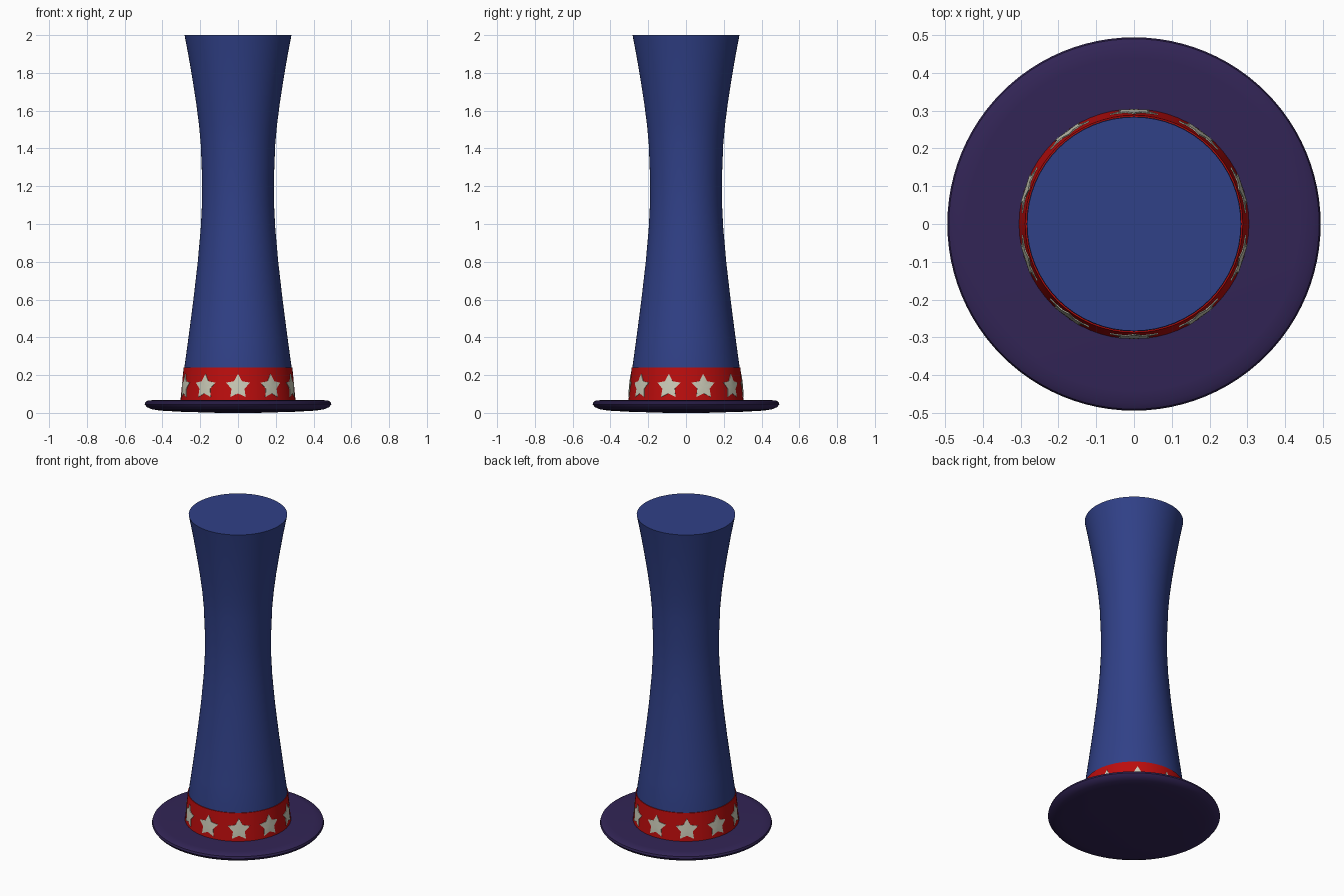
import bpy, bmesh, math

if "Cube" in bpy.data.objects:
    bpy.data.objects.remove(bpy.data.objects["Cube"])


def material(name, rgb):
    m = bpy.data.materials.new(name)
    m.diffuse_color = (*rgb, 1)
    m.use_nodes = True
    m.node_tree.nodes["Principled BSDF"].inputs["Base Color"].default_value = m.diffuse_color
    return m


BLUE = material("blue_felt", (0.030, 0.052, 0.245))
PURPLE = material("purple_brim", (0.032, 0.018, 0.092))
RED = material("red_band", (0.50, 0.004, 0.004))
CREAM = material("cream_star", (0.60, 0.60, 0.48))


def finish(name, bm, mat, angle=40):
    bmesh.ops.recalc_face_normals(bm, faces=bm.faces)
    me = bpy.data.meshes.new(name)
    bm.to_mesh(me)
    bm.free()
    me.materials.append(mat)
    ob = bpy.data.objects.new(name, me)
    bpy.context.collection.objects.link(ob)
    bpy.ops.object.select_all(action='DESELECT')
    ob.select_set(True)
    bpy.context.view_layer.objects.active = ob
    bpy.ops.object.shade_smooth_by_angle(angle=math.radians(angle))
    return ob


def lathe(name, profile, mat, n=64, closed=False):
    """Revolve (radius, z) points; cap the ends or close into a ring."""
    bm = bmesh.new()
    rings = [[bm.verts.new((r * math.cos(2 * math.pi * i / n),
                            r * math.sin(2 * math.pi * i / n), z))
              for i in range(n)] for r, z in profile]
    pairs = list(zip(rings, rings[1:]))
    if closed:
        pairs.append((rings[-1], rings[0]))
    else:
        bm.faces.new(rings[0])
        bm.faces.new(rings[-1])
    for a, b in pairs:
        for i in range(n):
            j = (i + 1) % n
            bm.faces.new((a[i], a[j], b[j], b[i]))
    return finish(name, bm, mat)


# Brim: flat top, rounded edge, slightly bellied underside
lathe("brim", [(0.10, 0.0), (0.30, 0.006), (0.41, 0.012), (0.455, 0.019),
               (0.482, 0.030), (0.494, 0.046), (0.490, 0.058),
               (0.475, 0.066), (0.44, 0.068)], PURPLE, 96)

# Crown: tall waisted tube with a flat top
lathe("crown", [(0.290, 0.06), (0.284, 0.24), (0.262, 0.40), (0.236, 0.60),
                (0.213, 0.80), (0.197, 0.98), (0.190, 1.12), (0.190, 1.24),
                (0.197, 1.42), (0.206, 1.52), (0.220, 1.63), (0.240, 1.76),
                (0.262, 1.89), (0.283, 2.0)], BLUE)

# Hat band
Z0, Z1, R0, R1 = 0.06, 0.24, 0.305, 0.288
lathe("hat_band", [(0.280, Z0), (R0, Z0), (R1, Z1), (0.278, Z1)], RED, closed=True)


def band_radius(z):
    return R0 + (R1 - R0) * (z - Z0) / (Z1 - Z0)


# Ten stars wrapped around the band
def star(name, heading):
    bm = bmesh.new()

    def point(u, v, lift):
        z = 0.139 + v
        r = band_radius(z) + lift
        a = heading + u / 0.30
        return bm.verts.new((r * math.cos(a), r * math.sin(a), z))

    outline = []
    for k in range(10):
        rad = 0.068 if k % 2 == 0 else 0.036
        t = math.pi / 2 + k * math.pi / 5
        outline.append((rad * math.cos(t), rad * math.sin(t)))
    back = [point(u, v, -0.004) for u, v in outline]
    front = [point(u, v, 0.003) for u, v in outline]
    mid = point(0, 0, 0.005)
    for k in range(10):
        j = (k + 1) % 10
        bm.faces.new((back[k], back[j], front[j], front[k]))
        bm.faces.new((front[k], front[j], mid))
    bm.faces.new(back)
    finish(name, bm, CREAM)


for i in range(10):
    star(f"star_{i + 1}", -math.pi / 2 + i * math.pi / 5)
